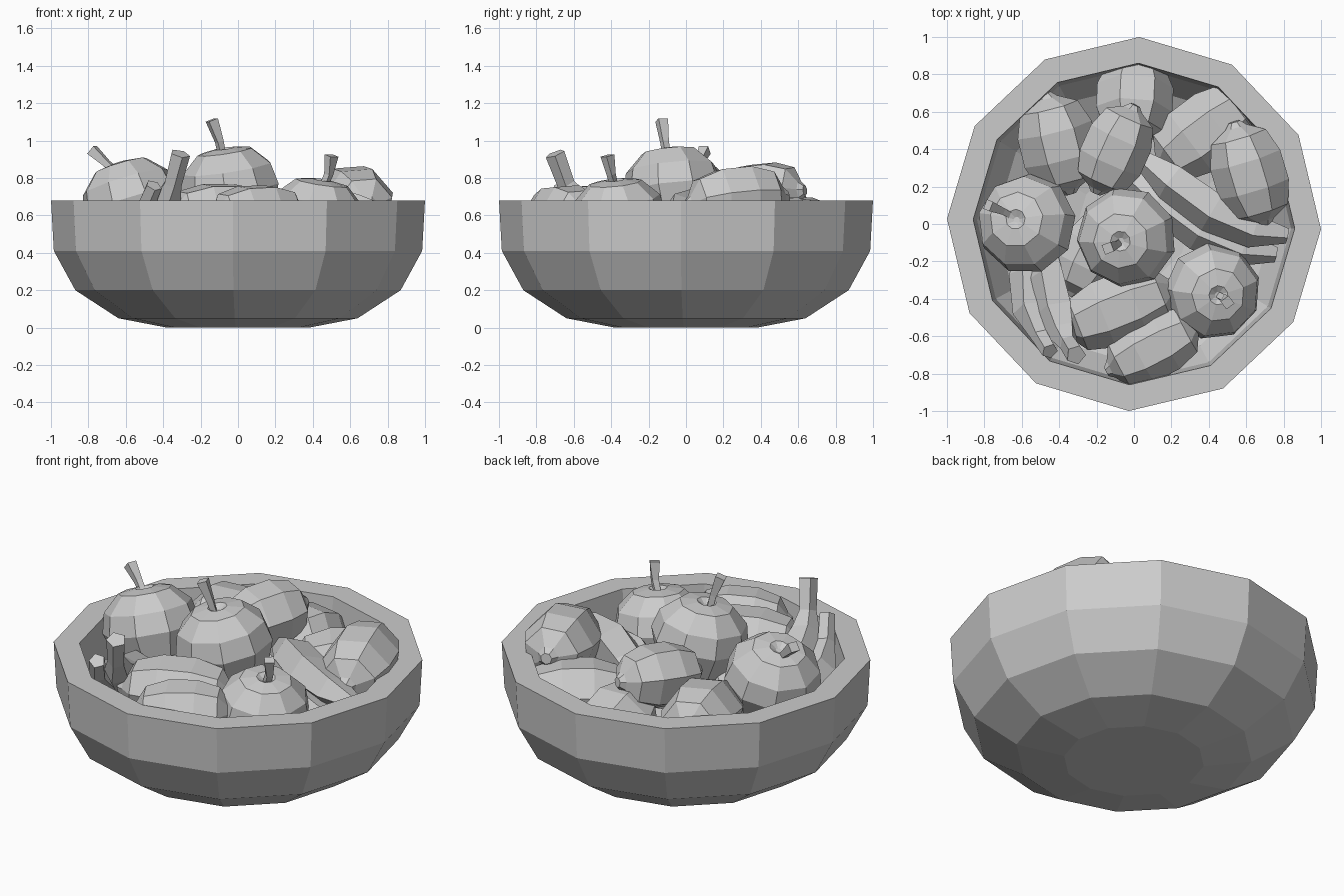
import bpy, bmesh, math
from mathutils import Vector, Matrix

cube = bpy.data.objects.get("Cube")
if cube:
    bpy.data.objects.remove(cube, do_unlink=True)

grey = bpy.data.materials.new("plain_grey")
grey.use_nodes = True
GREY = (0.6, 0.6, 0.6, 1)
grey.diffuse_color = GREY
grey.node_tree.nodes["Principled BSDF"].inputs["Base Color"].default_value = GREY


def skin(name, rings):
    """Join rings of points into a closed flat-faced mesh."""
    bm = bmesh.new()
    loops = [[bm.verts.new(p) for p in ring] for ring in rings]
    n = len(loops[0])
    for a, b in zip(loops, loops[1:]):
        for i in range(n):
            j = (i + 1) % n
            bm.faces.new((a[i], a[j], b[j], b[i]))
    bm.faces.new(loops[0][::-1])
    bm.faces.new(loops[-1])
    bmesh.ops.recalc_face_normals(bm, faces=bm.faces)
    mesh = bpy.data.meshes.new(name)
    bm.to_mesh(mesh)
    bm.free()
    mesh.materials.append(grey)
    obj = bpy.data.objects.new(name, mesh)
    bpy.context.collection.objects.link(obj)
    return obj


def circle(radius, height, sides, turn=0.0):
    return [Vector((radius * math.cos(turn + math.tau * i / sides),
                    radius * math.sin(turn + math.tau * i / sides), height))
            for i in range(sides)]


def lathe(name, profile, sides, centre=(0, 0, 0), axis=(0, 0, 1),
          radius=1.0, length=1.0, turn=0.0):
    rot = Vector(axis).to_track_quat('Z', 'Y')
    rings = [[rot @ p + Vector(centre) for p in circle(r * radius, h * length, sides, turn)]
             for r, h in profile]
    return skin(name, rings)


def tube(name, points, radii, sides):
    pts = [Vector(p) for p in points]
    rings = []
    for i, p in enumerate(pts):
        way = pts[min(i + 1, len(pts) - 1)] - pts[max(i - 1, 0)]
        rot = way.to_track_quat('Z', 'Y')
        rings.append([rot @ c + p for c in circle(radii[i], 0, sides, math.pi / sides)])
    return skin(name, rings)


# Thick twelve-sided bowl, outside then inside
lathe("bowl", [(0.38, 0), (0.64, 0.05), (0.87, 0.2), (0.985, 0.41), (1, 0.68),
               (0.86, 0.68), (0.84, 0.43), (0.74, 0.26), (0.54, 0.14), (0.3, 0.1)],
      12, turn=math.radians(-1.6))

# Apples with a dimple and a stalk: centre, axis, radius, stalk base, stalk tip
APPLE = [(0.4, -0.85), (0.8, -0.55), (1, 0), (0.9, 0.42), (0.55, 0.76), (0.2, 0.82), (0.06, 0.74)]
apples = {
    "middle": ((-0.04, -0.07, 0.74), (-0.15, -0.1, 1), 0.27, (-0.08, -0.1, 0.9), (-0.14, -0.13, 1.11)),
    "right": ((-0.57, 0, 0.67), (-0.3, 0.12, 1), 0.27, (-0.65, 0.04, 0.83), (-0.78, 0.1, 0.95)),
    "left": ((0.42, -0.36, 0.58), (0.15, -0.1, 1), 0.26, (0.45, -0.38, 0.74), (0.5, -0.42, 0.92)),
}
for side, (centre, axis, radius, base, tip) in apples.items():
    lathe(side + "_apple", APPLE, 9, centre, axis, radius, radius)
    bend = Vector(base).lerp(Vector(tip), 0.5) + Vector((0.01, 0, -0.01))
    tube(side + "_apple_stalk", [base, bend, tip], [0.022, 0.025, 0.038], 4)

# Barrel-shaped fruit with small end nubs: centre, axis, radius, half length
LEMON = [(0.16, -1), (0.3, -0.9), (0.78, -0.72), (1, -0.28),
         (1, 0.28), (0.78, 0.72), (0.3, 0.9), (0.16, 1)]
lemons = [
    ((-0.41, 0.43, 0.56), (-0.25, 1, 0.1), 0.21, 0.28),
    ((0, 0.66, 0.49), (0.05, 1, -0.4), 0.21, 0.24),
    ((-0.1, 0.4, 0.71), (0.45, 1, 0.1), 0.18, 0.26),
    ((0.37, 0.49, 0.51), (0.8, 0.6, 0), 0.2, 0.31),
    ((0.62, 0.27, 0.67), (0.3, -1, -0.1), 0.2, 0.29),
    ((-0.08, -0.45, 0.59), (1, 0.4, 0), 0.19, 0.33),
    ((0.1, -0.66, 0.6), (1, 0.52, 0.05), 0.17, 0.28),
    ((-0.24, -0.17, 0.48), (0.5, 1, 0), 0.17, 0.24),
]
for i, (centre, axis, radius, half) in enumerate(lemons, 1):
    lathe(f"lemon_{i}", LEMON, 7, centre, axis, radius, half, turn=0.3)

# Bananas ending in blunt stalks
tube("front_banana", [(-0.47, -0.1, 0.46), (-0.46, -0.28, 0.56), (-0.42, -0.46, 0.6),
                      (-0.38, -0.58, 0.68), (-0.35, -0.64, 0.77), (-0.31, -0.7, 0.93)],
     [0.05, 0.1, 0.11, 0.08, 0.05, 0.055], 5)
tube("side_banana", [(-0.5, -0.08, 0.4), (-0.57, -0.28, 0.48), (-0.55, -0.46, 0.55),
                     (-0.5, -0.6, 0.64), (-0.45, -0.68, 0.76)],
     [0.05, 0.1, 0.1, 0.05, 0.045], 5)
BANANA = [(0.03, 0.36, 0.58), (0.2, 0.23, 0.62), (0.42, 0.07, 0.63),
          (0.64, -0.03, 0.62), (0.82, -0.06, 0.6)]
for name, shift in (("upper_banana", (0, 0, 0)), ("lower_banana", (-0.06, -0.1, -0.1))):
    tube(name, [Vector(p) + Vector(shift) for p in BANANA], [0.05, 0.11, 0.12, 0.1, 0.045], 5)
